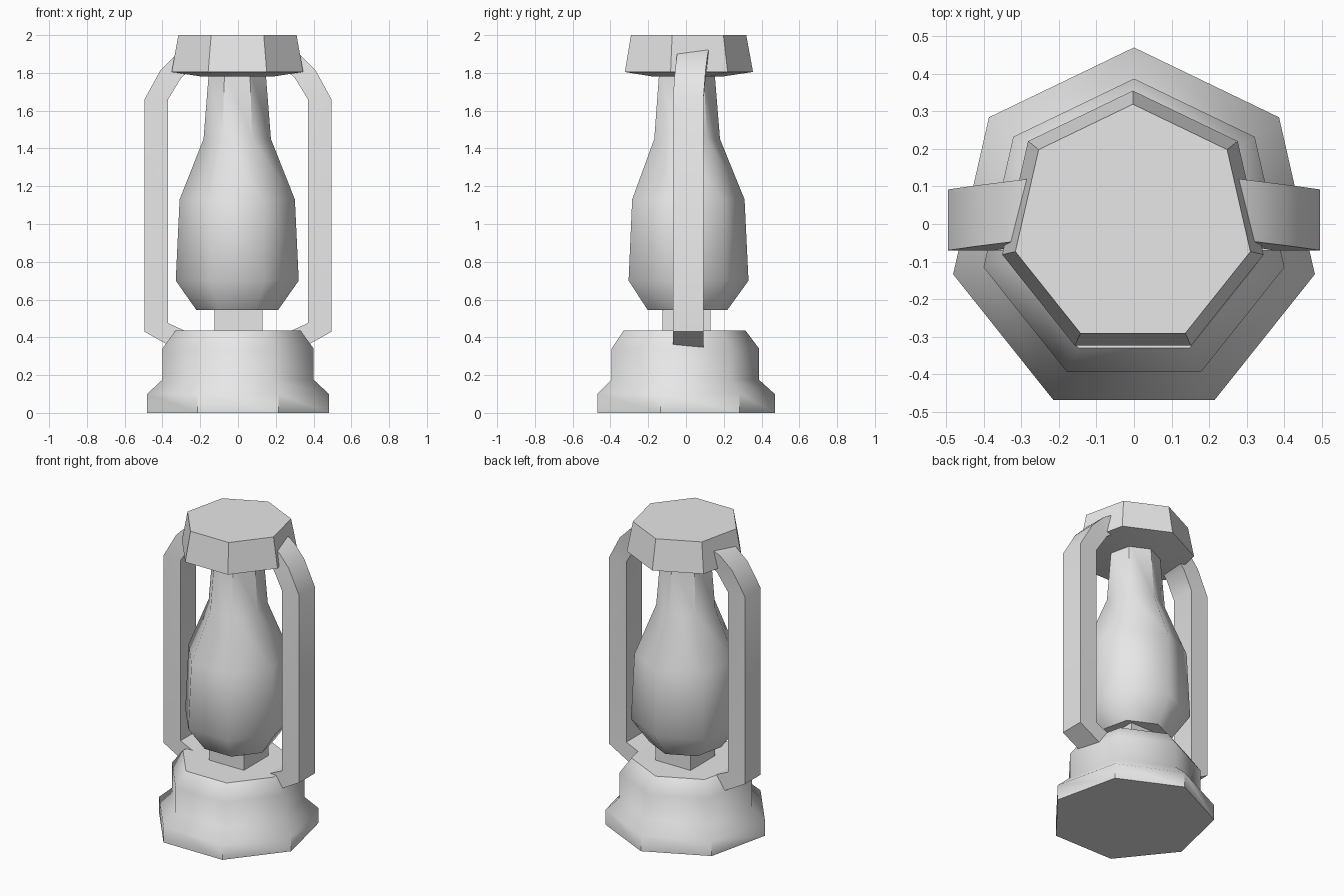
import bpy, bmesh, math
from mathutils import Vector

cube = bpy.data.objects.get("Cube")
if cube:
    bpy.data.objects.remove(cube, do_unlink=True)

# One plain grey for the whole lantern
grey = bpy.data.materials.new("plain_grey")
grey.use_nodes = True
colour = (0.8, 0.8, 0.8, 1.0)
grey.diffuse_color = colour
grey.node_tree.nodes["Principled BSDF"].inputs["Base Color"].default_value = colour


def finish(name, bm, angle=49):
    bmesh.ops.recalc_face_normals(bm, faces=bm.faces)
    mesh = bpy.data.meshes.new(name)
    bm.to_mesh(mesh)
    bm.free()
    mesh.materials.append(grey)
    obj = bpy.data.objects.new(name, mesh)
    bpy.context.collection.objects.link(obj)
    bpy.ops.object.select_all(action='DESELECT')
    obj.select_set(True)
    bpy.context.view_layer.objects.active = obj
    bpy.ops.object.shade_smooth_by_angle(angle=math.radians(angle))
    return obj


def loft(name, rings, angle=49):
    """Skin a list of point rings and cap both ends."""
    bm = bmesh.new()
    loops = [[bm.verts.new(p) for p in ring] for ring in rings]
    n = len(loops[0])
    for a, b in zip(loops, loops[1:]):
        for i in range(n):
            j = (i + 1) % n
            bm.faces.new((a[i], a[j], b[j], b[i]))
    bm.faces.new(loops[0])
    bm.faces.new(loops[-1])
    return finish(name, bm, angle)


def turned(name, profile, centre=(0, 0), sides=7, turn=0.0):
    """Sweep (radius, height) pairs round a polygon with a corner at the back."""
    rings = []
    for r, z in profile:
        steps = [turn + math.tau * k / sides for k in range(sides)]
        rings.append([(centre[0] + r * math.sin(t), centre[1] + r * math.cos(t), z)
                      for t in steps])
    return loft(name, rings)


# Stepped base
turned("base", [(0.494, 0), (0.494, 0.10), (0.411, 0.175), (0.411, 0.34),
                (0.34, 0.435)], (0, -0.024))

# Square burner block between base and glass
turned("burner", [(0.18, 0.40), (0.18, 0.58)], (0.003, 0.003), 4, math.pi / 4)

# Glass chimney
turned("glass", [(0.222, 0.545), (0.334, 0.70), (0.313, 1.13), (0.183, 1.45),
                 (0.153, 1.82)], (-0.004, -0.003))

# Cap with a slightly sunken-down underside
turned("cap", [(0.19, 1.78), (0.357, 1.805), (0.321, 2.0)], (-0.003, -0.002))

# Side handles: outer x, z, inner x, z, and sideways drift of each section
sections = [(0.30, 0.32, 0.26, 0.425, 0.0),
            (0.495, 0.43, 0.37, 0.475, 0.0),
            (0.495, 1.66, 0.37, 1.66, 0.0),
            (0.41, 1.815, 0.30, 1.775, 0.012),
            (0.33, 1.895, 0.24, 1.825, 0.022),
            (0.28, 1.922, 0.20, 1.835, 0.028)]
for side, name in ((1, "left_handle"), (-1, "right_handle")):
    rings = []
    for xo, zo, xi, zi, d in sections:
        front, back = -0.07 + d, 0.092 + d
        rings.append([Vector((side * x, y, z)) for x, y, z in
                      ((xo, front, zo), (xo, back, zo), (xi, back, zi), (xi, front, zi))])
    loft(name, rings)
